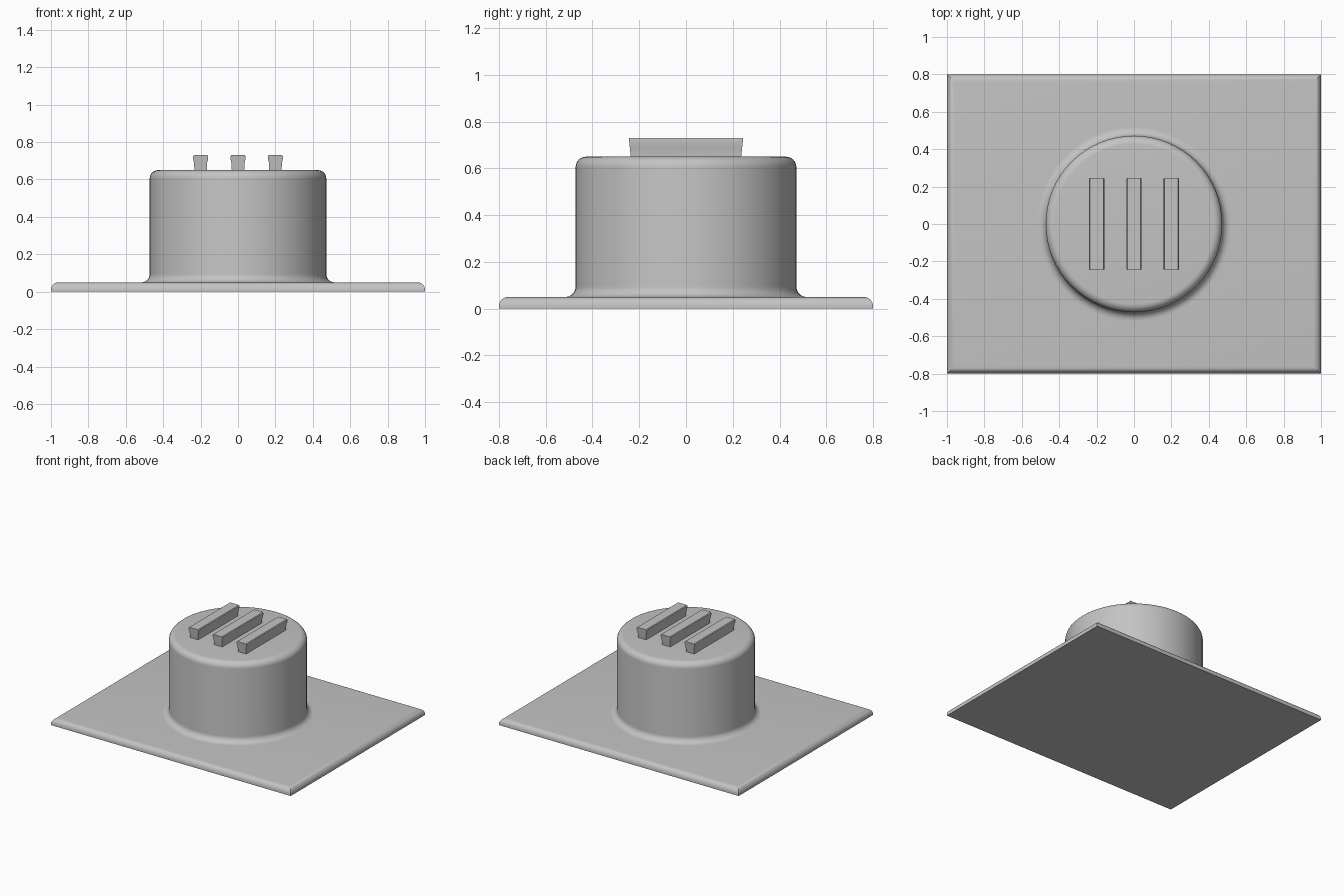
import bpy, bmesh
from math import pi, sin, cos

cube = bpy.data.objects.get("Cube")
if cube:
    bpy.data.objects.remove(cube, do_unlink=True)

grey = bpy.data.materials.new("plain grey")
grey.use_nodes = True
colour = (0.55, 0.55, 0.55, 1)
grey.diffuse_color = colour
grey.node_tree.nodes["Principled BSDF"].inputs["Base Color"].default_value = colour


def loft(name, rings, angle):
    """Skin closed rings of equal length and cap both ends."""
    bm = bmesh.new()
    loops = [[bm.verts.new(p) for p in ring] for ring in rings]
    for low, high in zip(loops, loops[1:]):
        n = len(low)
        for i in range(n):
            j = (i + 1) % n
            bm.faces.new((low[i], low[j], high[j], high[i]))
    bm.faces.new(loops[0][::-1])
    bm.faces.new(loops[-1])
    bmesh.ops.recalc_face_normals(bm, faces=bm.faces[:])
    mesh = bpy.data.meshes.new(name)
    bm.to_mesh(mesh)
    bm.free()
    mesh.materials.append(grey)
    obj = bpy.data.objects.new(name, mesh)
    bpy.context.collection.objects.link(obj)
    bpy.ops.object.select_all(action="DESELECT")
    obj.select_set(True)
    bpy.context.view_layer.objects.active = obj
    bpy.ops.object.shade_smooth_by_angle(angle=angle)
    return obj


def rectangle(x, y, z):
    return [(-x, -y, z), (x, -y, z), (x, y, z), (-x, y, z)]


def circle(r, z, sides=64):
    return [(r * cos(2 * pi * i / sides), r * sin(2 * pi * i / sides), z)
            for i in range(sides)]


STEPS = 8
quarter = [pi / 2 * i / STEPS for i in range(STEPS + 1)]
BASE_TOP, DRUM_TOP, RADIUS, ROUND = 0.05, 0.65, 0.472, 0.045

# Base plate: rounded upper edges that meet in sharp mitred corners
plate = [rectangle(1, 0.8, 0)]
for a in quarter:
    inset = 0.04 * (1 - cos(a))
    plate.append(rectangle(1 - inset, 0.8 - inset, 0.01 + 0.04 * sin(a)))
loft("base_plate", plate, 0.6)

# Drum: flared foot, straight wall and rounded rim
drum = [circle(RADIUS + ROUND * (1 - sin(a)), BASE_TOP + ROUND * (1 - cos(a)))
        for a in quarter]
drum += [circle(RADIUS - ROUND * (1 - cos(a)), DRUM_TOP - ROUND * (1 - sin(a)))
         for a in quarter]
loft("drum", drum, 0.6)

# Three grip bars: narrow neck, wider softened head and outward leaning ends
profile = [(0.033, 0.645), (0.035, 0.69), (0.041, 0.712), (0.040, 0.725), (0.036, 0.73)]
outline = profile + [(-x, z) for x, z in reversed(profile)]
for label, centre in (("right", -0.2), ("middle", 0), ("left", 0.2)):
    ends = [[(centre + x, side * (0.236 + 0.11 * (z - DRUM_TOP)), z) for x, z in outline]
            for side in (-1, 1)]
    loft("grip_bar_" + label, ends, 0.5)
